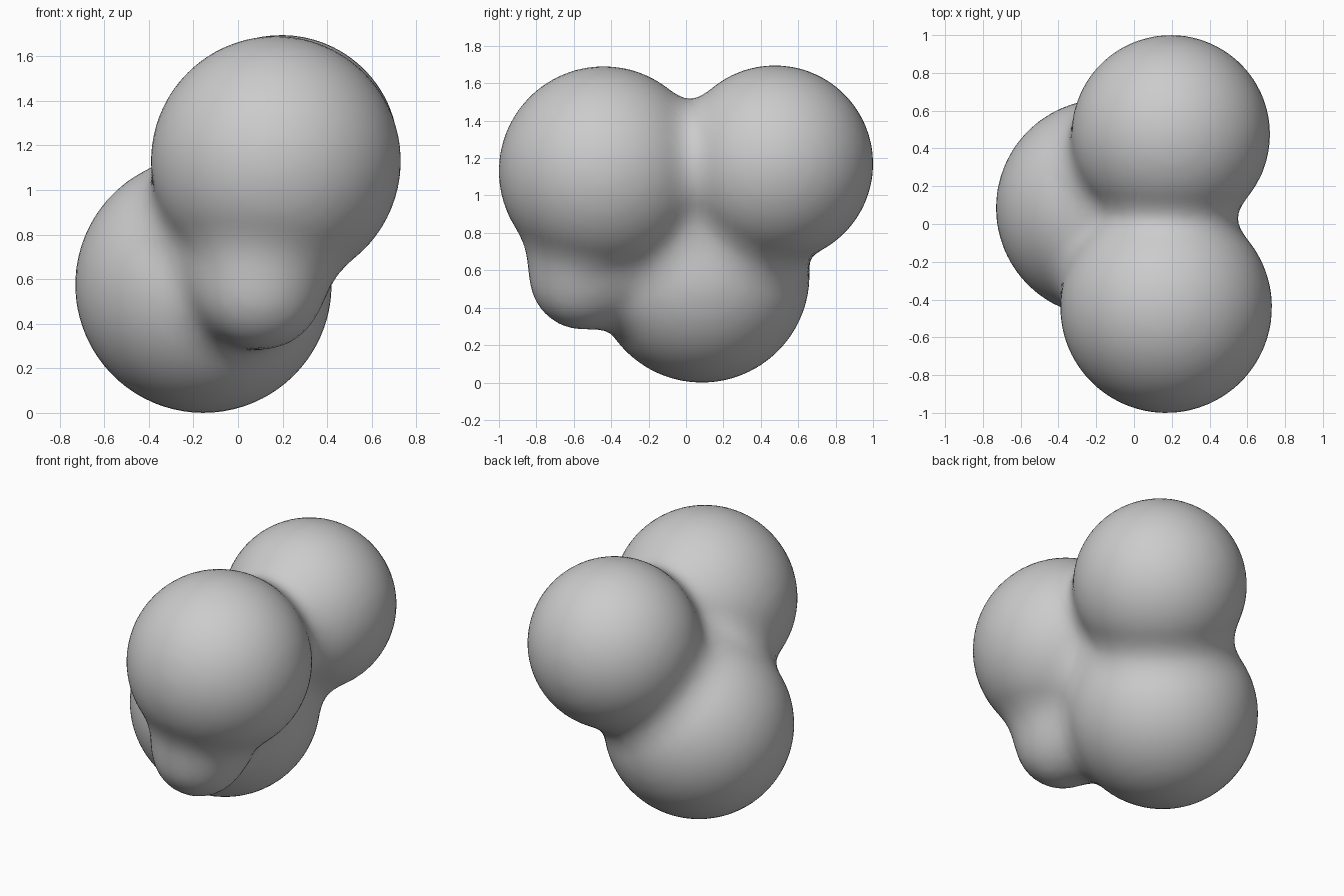
import bpy
import bmesh
from mathutils import Vector, Matrix

if "Cube" in bpy.data.objects:
    bpy.data.objects.remove(bpy.data.objects["Cube"])

# Lobes of the cluster: centre and radius
LOBES = [
    (Vector((0.17, -0.44, 1.13)), 0.56),   # upper front
    (Vector((0.195, 0.475, 1.17)), 0.525),  # upper back
    (Vector((-0.155, 0.085, 0.575)), 0.575),  # lower left
    (Vector((0.10, -0.55, 0.57)), 0.285),  # small front bump
]
BLEND = 0.18


def distance(p):
    """Distance to the lobes, merged with soft creases."""
    d = 10.0
    for c, r in LOBES:
        e = (p - c).length - r
        h = max(BLEND - abs(d - e), 0) / BLEND
        d = min(d, e) - h * h * BLEND / 4
    return d


def gradient(p, s=0.002):
    axes = (Vector((s, 0, 0)), Vector((0, s, 0)), Vector((0, 0, s)))
    return Vector([(distance(p + a) - distance(p - a)) / (2 * s) for a in axes])


# Overlapping spheres
bm = bmesh.new()
for c, r in LOBES:
    bmesh.ops.create_icosphere(bm, subdivisions=4, radius=r, matrix=Matrix.Translation(c))
mesh = bpy.data.meshes.new("sphere_cluster")
bm.to_mesh(mesh)
bm.free()
cluster = bpy.data.objects.new("sphere_cluster", mesh)
bpy.context.collection.objects.link(cluster)
bpy.context.view_layer.objects.active = cluster
cluster.select_set(True)

# Fuse into one skin and even it out
remesh = cluster.modifiers.new("fuse", 'REMESH')
remesh.mode = 'VOXEL'
remesh.voxel_size = 0.045
smooth = cluster.modifiers.new("soften", 'SMOOTH')
smooth.iterations = 4
for name in ("fuse", "soften"):
    bpy.ops.object.modifier_apply(modifier=name)

# Pull the skin onto the softly blended surface
for v in cluster.data.vertices:
    p = v.co.copy()
    for _ in range(5):
        g = gradient(p)
        p -= g * (distance(p) / max(g.length_squared, 0.2))
    v.co = p

bpy.ops.object.shade_smooth()
